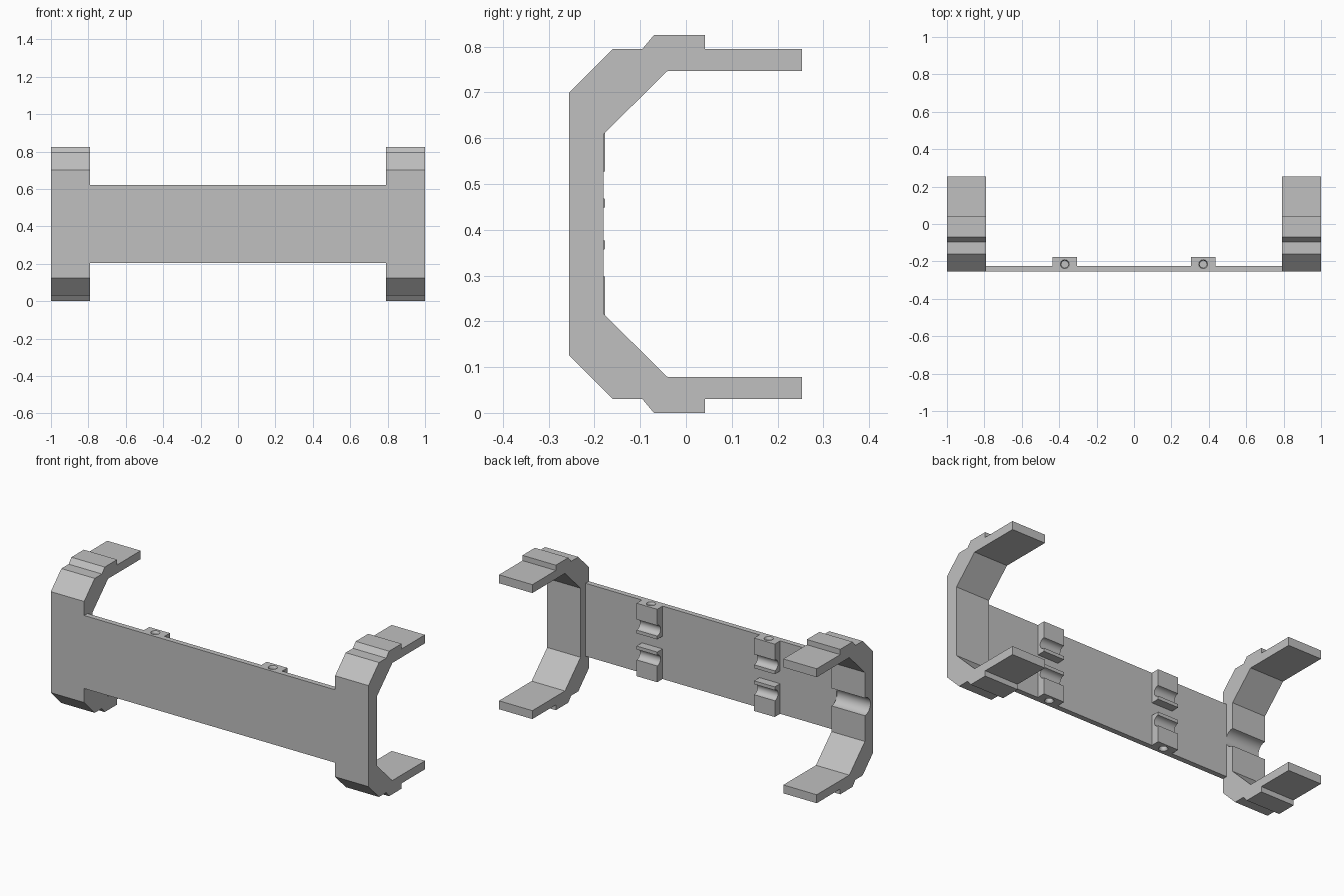
import bpy, bmesh
from math import sin, cos, pi, radians
from mathutils import Matrix

cube = bpy.data.objects.get("Cube")
if cube:
    bpy.data.objects.remove(cube, do_unlink=True)

grey = bpy.data.materials.new("light grey plastic")
grey.use_nodes = True
COLOUR = (0.53, 0.53, 0.53, 1)
grey.diffuse_color = COLOUR
grey.node_tree.nodes["Principled BSDF"].inputs["Base Color"].default_value = COLOUR

MID = 0.4125               # height of the symmetry plane
LOW, HIGH = 0.205, 0.62    # plate edges
FRONT, PLATE_BACK, CLIP_BACK = -0.255, -0.225, -0.177


def finish(bm, name):
    bmesh.ops.recalc_face_normals(bm, faces=bm.faces)
    mesh = bpy.data.meshes.new(name)
    bm.to_mesh(mesh)
    bm.free()
    obj = bpy.data.objects.new(name, mesh)
    bpy.context.collection.objects.link(obj)
    mesh.materials.append(grey)
    return obj


def extrude_x(name, profile, x0, x1):
    """Closed (y, z) outline swept from x0 to x1."""
    bm = bmesh.new()
    face = bm.faces.new([bm.verts.new((x0, y, z)) for y, z in profile])
    res = bmesh.ops.extrude_face_region(bm, geom=[face])
    verts = [v for v in res["geom"] if isinstance(v, bmesh.types.BMVert)]
    bmesh.ops.translate(bm, verts=verts, vec=(x1 - x0, 0, 0))
    return finish(bm, name)


def groove(y, z, radius, steps=14):
    """Half-round notch, top to bottom, open toward +y."""
    return [(y - radius * sin(pi * i / steps), z + radius * cos(pi * i / steps))
            for i in range(steps + 1)]


def cutter(x, y, z, r_low, r_high, depth):
    bm = bmesh.new()
    bmesh.ops.create_cone(bm, cap_ends=True, segments=24, radius1=r_low,
                          radius2=r_high, depth=depth,
                          matrix=Matrix.Translation((x, y, z)))
    obj = finish(bm, "hole_cutter")
    obj.hide_render = True
    return obj


def cut(obj, tool):
    mod = obj.modifiers.new("hole", "BOOLEAN")
    mod.operation = "DIFFERENCE"
    mod.solver = "EXACT"
    mod.object = tool
    bpy.context.view_layer.objects.active = obj
    bpy.ops.object.modifier_apply(modifier=mod.name)


# End brackets: C outline, lower half mirrored to the upper half
outer = [(FRONT, 0.125), (-0.16, 0.03), (-0.095, 0.03), (-0.07, 0),
         (0.042, 0), (0.042, 0.03), (0.253, 0.03)]
inner = [(0.253, 0.078), (-0.04, 0.078), (-0.18, 0.216)]


def flip(points):
    return [(y, 2 * MID - z) for y, z in reversed(points)]


lower = outer + inner
parts = [
    extrude_x("left_bracket", lower + flip(lower), 0.79, 1.0),
    # the right bracket has a half-round channel across its inner face
    extrude_x("right_bracket",
              lower + groove(-0.18, MID, 0.05)[::-1] + flip(lower), -1.0, -0.79),
]

# Plate joining the brackets
plate = extrude_x("back_plate", [(FRONT, LOW), (PLATE_BACK, LOW),
                                 (PLATE_BACK, HIGH), (FRONT, HIGH)], -0.79, 0.79)
parts.append(plate)

# Grooved clip blocks with a countersunk screw hole at the outer end
for side, x in (("left", 0.37), ("right", -0.37)):
    for level, z0, z1, zg, end, up in (
            ("upper", MID + 0.036, HIGH, MID + 0.085, HIGH, 1),
            ("lower", LOW, MID - 0.036, MID - 0.085, LOW, -1)):
        outline = ([(PLATE_BACK, z1), (CLIP_BACK, z1)] + groove(CLIP_BACK, zg, 0.03)
                   + [(CLIP_BACK, z0), (PLATE_BACK, z0)])
        clip = extrude_x(f"{side}_{level}_clip", outline, x - 0.065, x + 0.065)
        wide, narrow = 0.029, 0.019
        sink = cutter(x, -0.215, end, *((narrow - 0.01 + 0.003, wide + 0.007)[::up]), 0.05)
        shaft = cutter(x, -0.215, end - up * 0.03, narrow, narrow, 0.09)
        for target in (clip, plate):
            for tool in (sink, shaft):
                cut(target, tool)
        for tool in (sink, shaft):
            bpy.data.objects.remove(tool, do_unlink=True)
        parts.append(clip)

# Smooth the round channels and holes, keep the flat faces crisp
bpy.ops.object.select_all(action="DESELECT")
for obj in parts:
    obj.select_set(True)
bpy.context.view_layer.objects.active = plate
bpy.ops.object.shade_smooth_by_angle(angle=radians(25))
